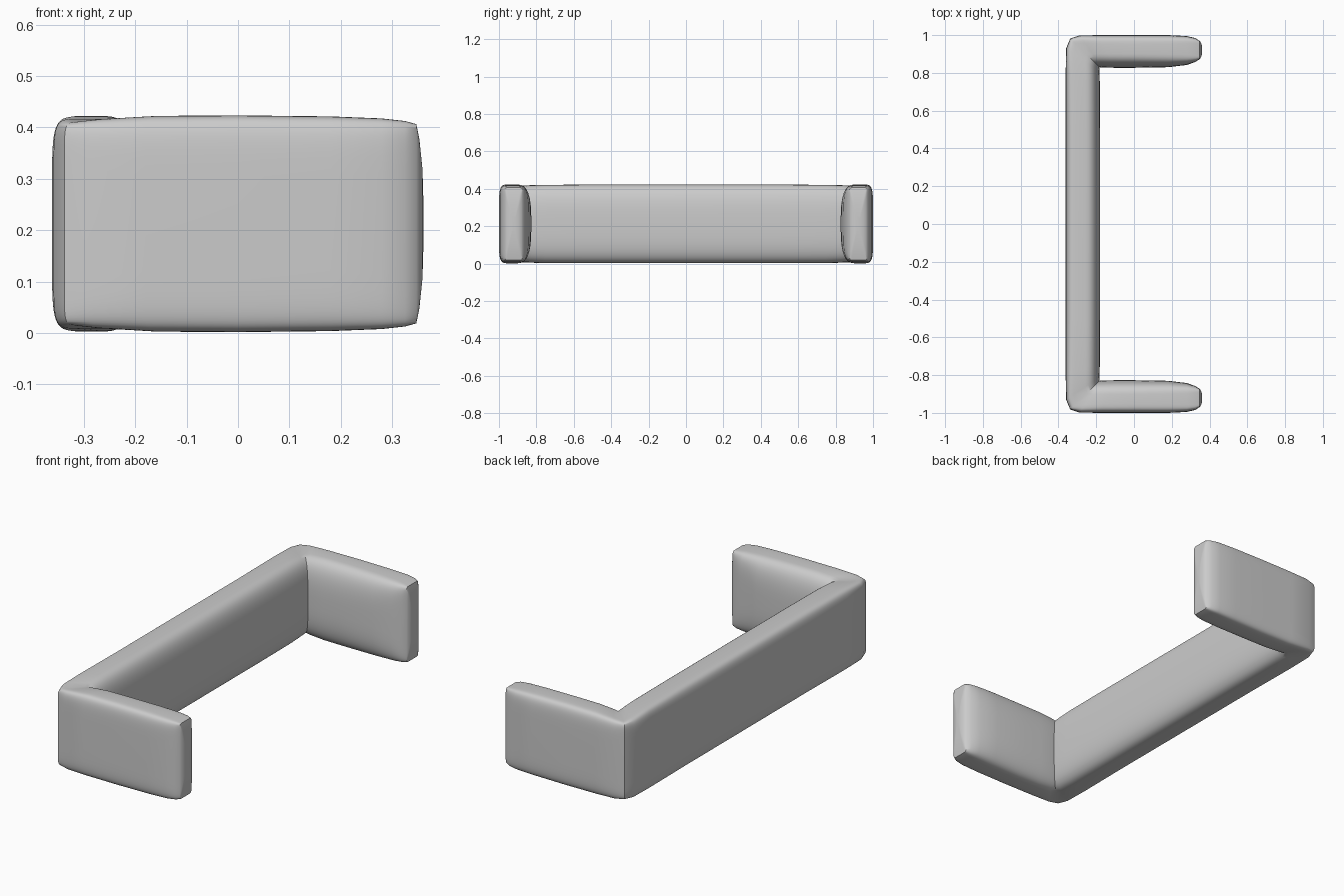
import bpy, bmesh, math

if "Cube" in bpy.data.objects:
    bpy.data.objects.remove(bpy.data.objects["Cube"])

Z_MID = 0.2125
SIDES = 56

# Half of the U-shaped plan, from the free arm end to the middle of the back:
# outer x, outer y, inner x, inner y, half height, outer and inner roundness
STATIONS = [
    (0.347, -0.970, 0.347, -0.872, 0.194, 14, 12),
    (0.325, -0.984, 0.325, -0.858, 0.200, 10, 7),
    (0.280, -0.995, 0.280, -0.842, 0.205, 8, 4.5),
    (0.180, -1.000, 0.180, -0.830, 0.209, 7, 3.4),
    (0.000, -1.000, 0.000, -0.827, 0.211, 7, 3.0),
    (-0.18, -1.000, -0.10, -0.827, 0.210, 7, 3.0),
    (-0.29, -0.998, -0.165, -0.828, 0.204, 9, 3.0),
    (-0.338, -0.982, -0.183, -0.830, 0.198, 14, 3.0),
    (-0.359, -0.93, -0.182, -0.810, 0.204, 9, 3.0),
    (-0.362, -0.80, -0.181, -0.740, 0.209, 7, 3.0),
    (-0.362, -0.50, -0.180, -0.500, 0.210, 6, 3.0),
    (-0.362, 0.000, -0.180, 0.000, 0.210, 6, 3.0),
]


def section(st):
    """Superellipse padded section between an outer and an inner plan point."""
    ox, oy, ix, iy, h, n_out, n_in = st
    pts = []
    for k in range(SIDES):
        a = 2 * math.pi * (k + 0.5) / SIDES
        c, s = math.cos(a), math.sin(a)
        n = n_in if c > 0 else n_out
        u = 0.5 + 0.5 * math.copysign(abs(c) ** (2 / n), c)
        z = Z_MID + h * math.copysign(abs(s) ** (2 / n), s)
        pts.append((ox + (ix - ox) * u, oy + (iy - oy) * u, z))
    return pts


def cap_ring(pts, scale, x):
    """Shrunken copy of the end section, pushed out to puff the end panel."""
    cy = sum(p[1] for p in pts) / len(pts)
    return [(x, cy + (p[1] - cy) * scale, Z_MID + (p[2] - Z_MID) * scale) for p in pts]


# Padded arm and half of the back, then the mirrored half
half = [section(s) for s in STATIONS]
end = half[0]
caps = [cap_ring(end, 0.2, 0.361), cap_ring(end, 0.55, 0.359), cap_ring(end, 0.85, 0.353)]
half = caps + half
rings = half + [[(x, -y, z) for x, y, z in r] for r in reversed(half[:-1])]

bm = bmesh.new()
loops = [[bm.verts.new(p) for p in r] for r in rings]
for a, b in zip(loops, loops[1:]):
    for k in range(SIDES):
        j = (k + 1) % SIDES
        bm.faces.new((a[k], a[j], b[j], b[k]))
bm.faces.new(loops[0])
bm.faces.new(loops[-1])
bmesh.ops.recalc_face_normals(bm, faces=bm.faces)

mesh = bpy.data.meshes.new("padded_surround")
bm.to_mesh(mesh)
bm.free()
obj = bpy.data.objects.new("padded_surround", mesh)
bpy.context.collection.objects.link(obj)
bpy.context.view_layer.objects.active = obj
obj.select_set(True)
bpy.ops.object.shade_smooth_by_angle(angle=math.radians(40))
